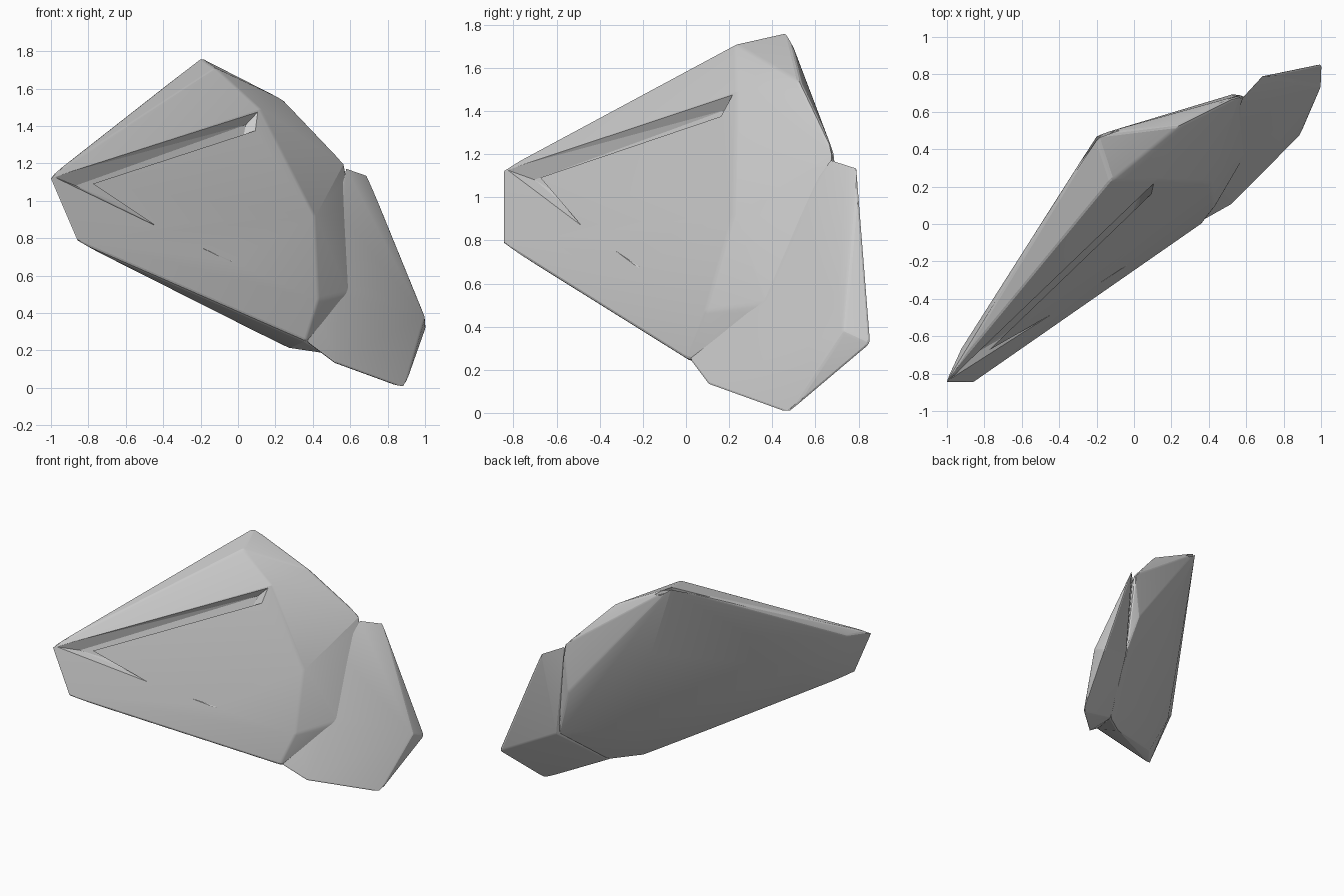
import bpy, bmesh, math
from mathutils import Vector

if "Cube" in bpy.data.objects:
    bpy.data.objects.remove(bpy.data.objects["Cube"])


def hull(name, points, bevel=0.0):
    """Faceted stone chunk: convex hull of a few corners with worn edges."""
    bm = bmesh.new()
    for p in points:
        bm.verts.new(p)
    res = bmesh.ops.convex_hull(bm, input=bm.verts)
    junk = {g for g in res["geom_interior"] + res["geom_unused"]
            if isinstance(g, bmesh.types.BMVert) and g.is_valid}
    bmesh.ops.delete(bm, geom=list(junk), context='VERTS')
    bmesh.ops.recalc_face_normals(bm, faces=bm.faces)
    mesh = bpy.data.meshes.new(name)
    bm.to_mesh(mesh)
    bm.free()
    ob = bpy.data.objects.new(name, mesh)
    bpy.context.collection.objects.link(ob)
    if bevel:
        m = ob.modifiers.new("worn_edges", 'BEVEL')
        m.width, m.segments = bevel, 2
        m.limit_method, m.angle_limit = 'ANGLE', math.radians(14)
    return ob


def combine(ob, other, operation):
    m = ob.modifiers.new(operation.lower(), 'BOOLEAN')
    m.object, m.operation, m.solver = other, operation, 'EXACT'
    other.hide_render = True


# Main slab: front ridge corners, then back and underside corners
tip, ridge_top, ridge_low = (-1.01, -.85, 1.13), (.12, .235, 1.49), (-.03, -.215, .66)
rock = hull("rock_slab", [
    tip, ridge_top, ridge_low,
    (-.2, .475, 1.765), (-.12, .23, 1.71), (-.86, -.85, .78), (-.03, -.19, .42),
    (.25, .53, 1.535), (.57, .69, 1.2), (.41, .22, .92), (.43, .09, .47),
    (.36, 0, .25), (.6, .38, .51),
    (-.925, -.665, 1.15), (-.6, -.54, .66), (-.7, -.44, .93), (0, .43, 1.18),
    (.27, .14, .21), (.47, .29, .18), (.26, .32, .49), (.53, .695, .84),
    (.64, .66, .48)], 0.014)

# Shallow sunken panel on the left of the front
n = Vector((.615, -.734, .29))
outer = [Vector(p) for p in (tip, ridge_top, ridge_low)]
mid = sum(outer, Vector()) / 3
inner = [Vector(p) for p in ((-.85, -.725, 1.09), (.06, .165, 1.415), (-.08, -.2, .775))]
panel = hull("panel_cutter", [p.lerp(mid, .025) + n * .004 for p in outer]
             + [p - n * .03 for p in inner])
combine(rock, panel, 'DIFFERENCE')

# Lower block leaning against the right end, leaving a crevice at the back
block = hull("end_block", [
    (.52, .1, .13), (.89, .475, -.005), (1, .73, .38), (1.005, .86, .32),
    (.69, .795, 1.14), (.575, .67, 1.18), (.6, .385, .51), (.36, .01, .25),
    (.47, .29, .18), (.645, .675, .48)], 0.014)
combine(rock, block, 'UNION')

# Bake the pieces into one stone and soften only the worn edges
bpy.ops.object.select_all(action='DESELECT')
rock.select_set(True)
bpy.context.view_layer.objects.active = rock
bpy.ops.object.convert(target='MESH')
for helper in (panel, block):
    bpy.data.objects.remove(helper)
bpy.ops.object.shade_smooth_by_angle(angle=math.radians(12))
